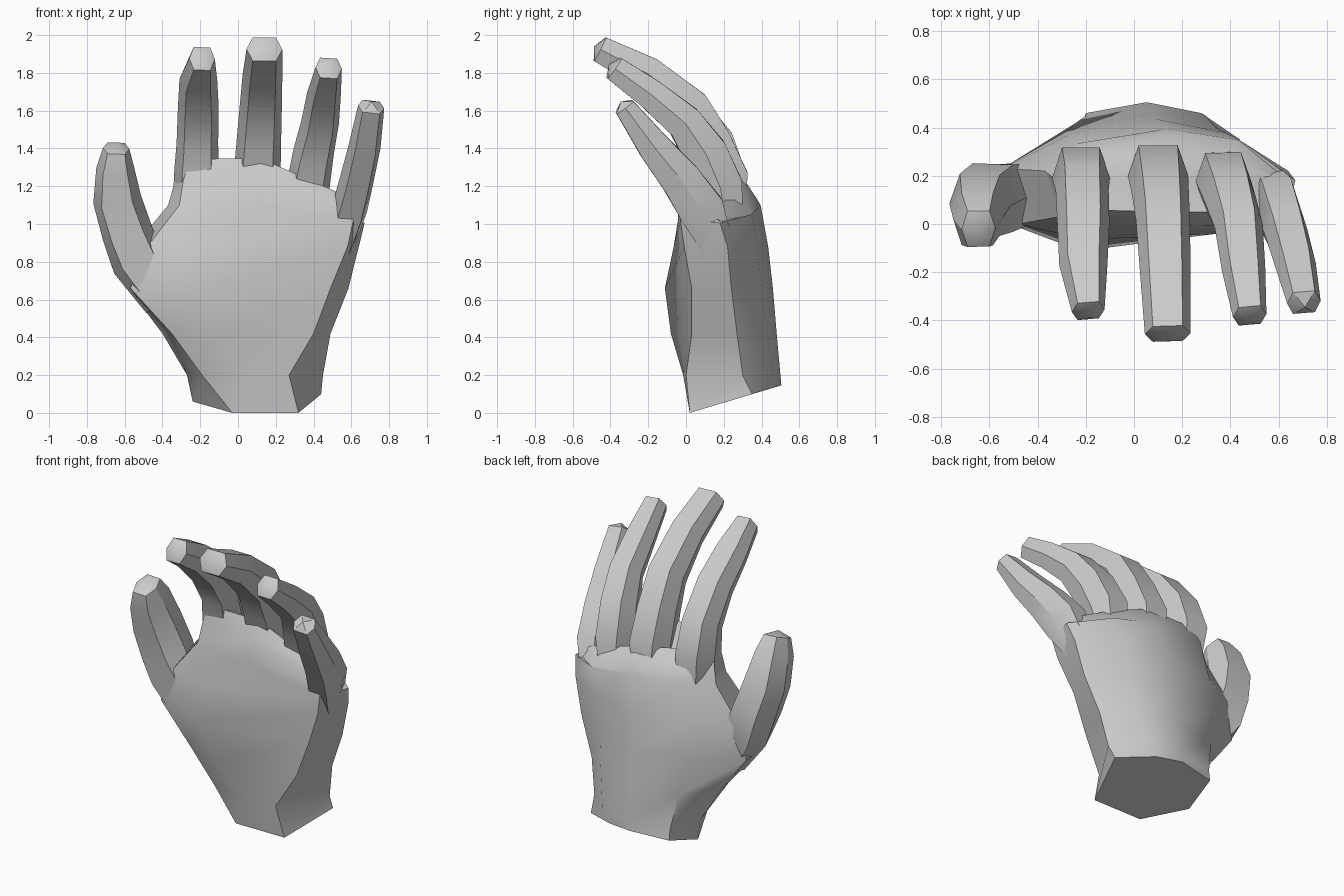
import bpy, bmesh, math
from mathutils import Vector

if "Cube" in bpy.data.objects:
    bpy.data.objects.remove(bpy.data.objects["Cube"])

skin = bpy.data.materials.new("light grey")
skin.diffuse_color = (0.6, 0.6, 0.6, 1)
skin.use_nodes = True
skin.node_tree.nodes["Principled BSDF"].inputs["Base Color"].default_value = skin.diffuse_color


def loft(name, rings, tip=None, angle=32):
    """Skin a list of closed rings; the far end is a flat cap or a point."""
    bm = bmesh.new()
    vs = [[bm.verts.new(p) for p in r] for r in rings]
    n = len(rings[0])
    for a, b in zip(vs, vs[1:]):
        for i in range(n):
            j = (i + 1) % n
            bm.faces.new((a[i], a[j], b[j], b[i]))
    bm.faces.new(vs[0][::-1])
    if tip is None:
        bm.faces.new(vs[-1])
    else:
        apex = bm.verts.new(tip)
        for i in range(n):
            bm.faces.new((vs[-1][i], vs[-1][(i + 1) % n], apex))
    bmesh.ops.recalc_face_normals(bm, faces=bm.faces)
    me = bpy.data.meshes.new(name)
    bm.to_mesh(me)
    bm.free()
    me.materials.append(skin)
    ob = bpy.data.objects.new(name, me)
    bpy.context.collection.objects.link(ob)
    bpy.ops.object.select_all(action='DESELECT')
    ob.select_set(True)
    bpy.context.view_layer.objects.active = ob
    bpy.ops.object.shade_smooth_by_angle(angle=math.radians(angle))


def palm_ring(z, tilt, drop, xs, ys, round_back=0.06):
    """xs: left, right, front left, mid, right, back left, right;
    ys: front left, mid, right, then left, right, back."""
    xl, xr, fl, fm, fr, bl, br = xs
    yfl, yfm, yfr, yl, yr, yb = ys
    pts = [(fl, yfl), (fm, yfm), (fr, yfr), (xr, yr), (br, yb - round_back * .8),
           ((bl + br) / 2 + .04, yb), (bl, yb - round_back), (xl, yl)]
    return [(x, y, z + tilt * (y - 0.02) - drop * max(0, x - 0.2)) for x, y in pts]


def finger(name, stations):
    """Six-sided finger along stations (x, y, z, half width, half thickness)."""
    pts = [Vector(s[:3]) for s in stations]
    rings = []
    for i, s in enumerate(stations):
        t = (pts[min(i + 1, len(pts) - 1)] - pts[max(i - 1, 0)]).normalized()
        u = Vector((1, 0, 0))
        u = (u - t * u.dot(t)).normalized()
        n = u.cross(t)
        w, h = s[3], s[4]
        rings.append([pts[i] + u * w * a + n * h * b for a, b in
                      ((1, 0), (.65, 1), (-.65, 1), (-1, 0), (-.65, -1), (.65, -1))])
    end = (pts[-1] - pts[-2]).normalized()
    loft(name, rings, pts[-1] + end * 0.035)


# Palm and wrist
loft("palm", [
    palm_ring(0, .3, 0, (-.24, .44, -.03, .14, .32, -.2, .22), (.02, .02, .02, .22, .35, .505), .045),
    palm_ring(.2, 0, 0, (-.27, .45, -.19, .02, .27, -.2, .28), (.03, -.015, 0, .24, .3, .5), .05),
    palm_ring(.42, 0, 0, (-.4, .49, -.35, -.12, .4, -.24, .31), (.01, -.08, .03, .21, .27, .48)),
    palm_ring(.66, 0, 0, (-.58, .585, -.57, -.22, .49, -.28, .34), (.02, -.112, .03, .21, .24, .46), .075),
    palm_ring(.88, 0, 0, (-.55, .64, -.48, -.2, .58, -.28, .38), (.0, -.065, -.01, .23, .22, .435), .07),
    palm_ring(1.1, 0, .2, (-.37, .67, -.31, .1, .61, -.24, .44), (.03, -.03, -.03, .22, .18, .395)),
    palm_ring(1.24, -.3, .4, (-.345, .65, -.29, .12, .57, -.23, .44), (.05, -.01, 0, .2, .17, .375), .04),
    palm_ring(1.36, -.4, .55, (-.33, .62, -.25, .12, .53, -.2, .4), (.06, .05, .05, .18, .17, .3), .02),
], angle=48)

# Four fingers, curling forward
finger("index_finger", [
    (-.21, .21, 1.02, .09, .08), (-.22, .19, 1.25, .12, .13), (-.215, .14, 1.43, .11, .115),
    (-.21, .0, 1.62, .108, .1), (-.21, -.17, 1.765, .1, .085),
    (-.19, -.36, 1.875, .068, .07)])
finger("middle_finger", [
    (.09, .23, 1.0, .09, .08), (.1, .2, 1.24, .125, .13), (.11, .12, 1.43, .118, .12),
    (.12, .02, 1.61, .112, .11), (.13, -.2, 1.795, .105, .09),
    (.14, -.455, 1.925, .095, .07)])
finger("ring_finger", [
    (.36, .22, .95, .08, .08), (.37, .18, 1.2, .115, .12), (.4, .1, 1.38, .108, .115),
    (.435, -.01, 1.54, .1, .095), (.455, -.19, 1.69, .09, .08),
    (.48, -.38, 1.825, .07, .065)])
finger("little_finger", [
    (.54, .18, .85, .06, .08), (.59, .08, 1.08, .095, .12), (.63, -.03, 1.24, .09, .105),
    (.67, -.17, 1.41, .085, .085), (.705, -.325, 1.62, .07, .055)])

# Thumb
finger("thumb", [
    (-.4, .1, .58, .1, .08), (-.53, .12, .8, .14, .13), (-.585, .11, .95, .135, .14),
    (-.64, .08, 1.13, .128, .13), (-.65, .02, 1.3, .1, .115),
    (-.645, -.02, 1.4, .07, .08)])
